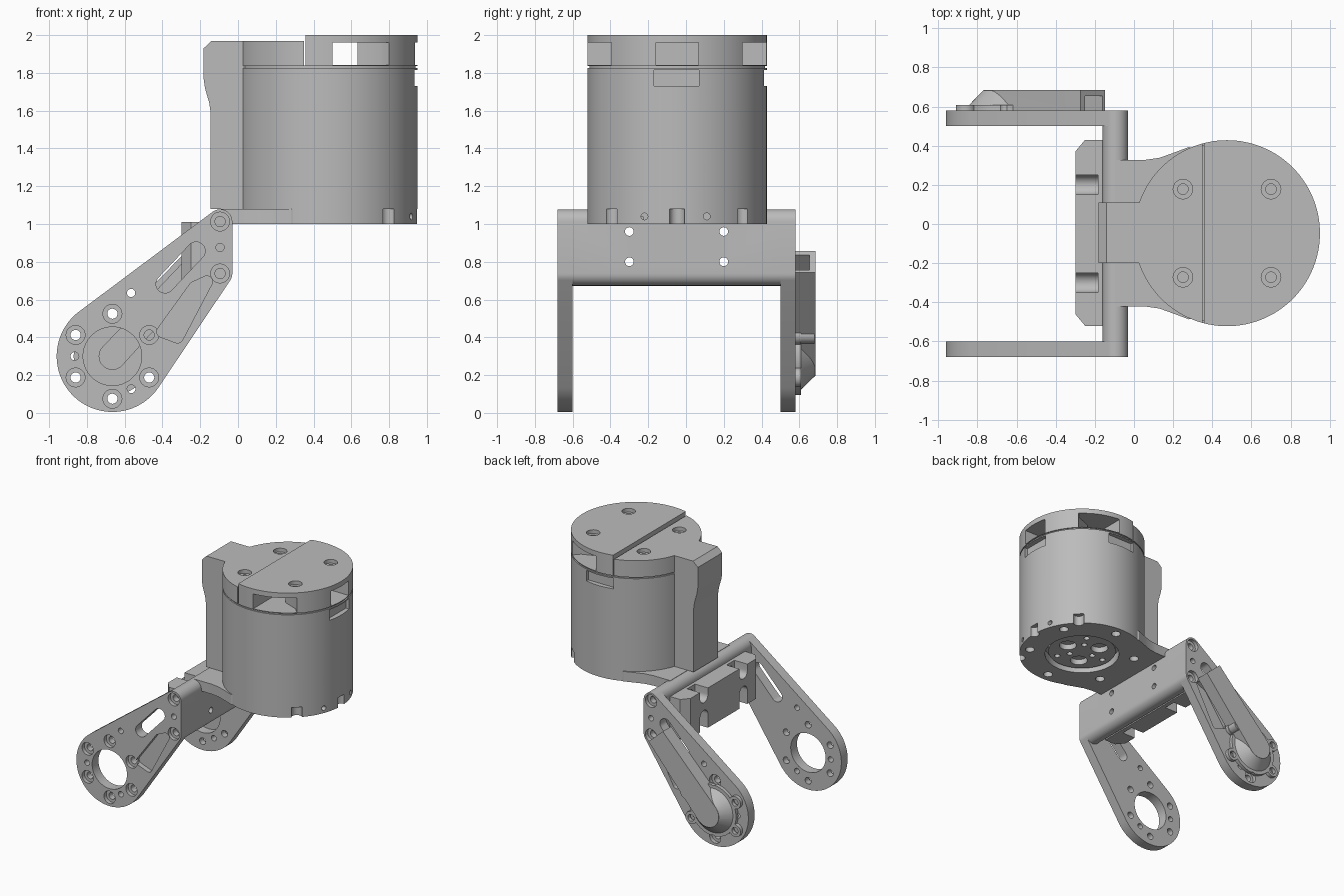
import bpy, bmesh
from math import sin, cos, pi, radians
from mathutils import Vector
from mathutils.geometry import convex_hull_2d

cube = bpy.data.objects.get("Cube")
if cube:
    bpy.data.objects.remove(cube, do_unlink=True)

grey = bpy.data.materials.new("plain grey")
grey.use_nodes = True
colour = (0.5, 0.5, 0.5, 1)
grey.diffuse_color = colour
grey.node_tree.nodes["Principled BSDF"].inputs["Base Color"].default_value = colour


def circle(c, r, n=32):
    return [(c[0] + r * cos(2 * pi * i / n), c[1] + r * sin(2 * pi * i / n)) for i in range(n)]


def hull(*groups):
    pts = [Vector(p) for g in groups for p in g]
    return [tuple(pts[i]) for i in convex_hull_2d(pts)]


def rect(a0, b0, a1, b1):
    return [(a0, b0), (a1, b0), (a1, b1), (a0, b1)]


def polar(c, r, deg):
    return (c[0] + r * cos(radians(deg)), c[1] + r * sin(radians(deg)))


def prism(name, pts, axis, lo, hi, top=None):
    """Extrude a 2D outline along an axis; top may give a second outline."""
    place = {"x": lambda p, d: (d, p[0], p[1]),
             "y": lambda p, d: (p[0], d, p[1]),
             "z": lambda p, d: (p[0], p[1], d)}[axis]
    bm = bmesh.new()
    low = [bm.verts.new(place(p, lo)) for p in pts]
    high = [bm.verts.new(place(p, hi)) for p in top or pts]
    bm.faces.new(low)
    bm.faces.new(high)
    for i in range(len(pts)):
        j = (i + 1) % len(pts)
        bm.faces.new((low[i], low[j], high[j], high[i]))
    bmesh.ops.recalc_face_normals(bm, faces=bm.faces)
    mesh = bpy.data.meshes.new(name)
    bm.to_mesh(mesh)
    bm.free()
    mesh.materials.append(grey)
    ob = bpy.data.objects.new(name, mesh)
    bpy.context.collection.objects.link(ob)
    return ob


def combine(ob, others, operation="DIFFERENCE"):
    """Apply booleans and delete the helper solids."""
    for o in others:
        mod = ob.modifiers.new("bool", "BOOLEAN")
        mod.operation, mod.object, mod.solver = operation, o, "EXACT"
    bpy.context.view_layer.update()
    dg = bpy.context.evaluated_depsgraph_get()
    mesh = bpy.data.meshes.new_from_object(ob.evaluated_get(dg))
    ob.modifiers.clear()
    ob.data = mesh
    mesh.materials.clear()
    mesh.materials.append(grey)
    for o in others:
        bpy.data.objects.remove(o, do_unlink=True)


def cutter(*args):
    ob = prism("cutter", *args)
    ob.hide_render = True
    return ob


M = (0.475, -0.047)      # motor axis in plan
R = 0.475
P = (-0.665, 0.30)       # pivot in side elevation
TOP, LOW = (-0.095, 1.013), (-0.095, 0.738)
BOLTS = [polar(P, 0.225, 30 + 60 * k) for k in range(6)]
PINS = [polar(P, 0.2, a) for a in (180, 300)] + [(-0.566, 0.635), (-0.095, 0.876)]

# Side arms
arm_outline = hull(circle(P, 0.295, 96), circle(TOP, 0.065), circle(LOW, 0.065))
slot = hull(circle((-0.386, 0.683), 0.048), circle((-0.222, 0.857), 0.048))
pocket = hull(*[circle(c, 0.03) for c in ((-0.40, 0.43), (-0.32, 0.40), (-0.165, 0.695), (-0.23, 0.665))])
for name, y0, y1, outer, side in (("front_arm", -0.68, -0.60, -0.68, 1), ("rear_arm", 0.50, 0.58, 0.58, -1)):
    arm = prism(name, arm_outline, "y", y0, y1)
    cuts = [cutter(o, "y", y0 - 0.05, y1 + 0.05) for o in
            [circle(P, 0.155, 64), slot] + [circle(b, 0.027, 20) for b in BOLTS + [TOP, LOW]]
            + [circle(p, 0.022, 20) for p in PINS]]
    cuts.append(cutter(pocket, "y", outer - 0.05 * side, outer + 0.04 * side))
    cuts += [cutter(circle(b, 0.05, 24), "y", outer - 0.05 * side, outer + 0.03 * side)
             for b in BOLTS + [TOP, LOW]]
    combine(arm, cuts)

# Cross bar joining the arms, with the clamp block behind it
bar = prism("cross_bar", hull([(x, z) for x, z in circle(TOP, 0.065)], circle(LOW, 0.065)), "y", -0.602, 0.502)
block = prism("clamp_block", [(-0.15, -0.52), (-0.25, -0.52), (-0.30, -0.46), (-0.30, 0.37),
                              (-0.25, 0.43), (-0.15, 0.43)], "z", 0.69, 1.01)
bolt_spots = [(y, z) for y in (-0.3, 0.2) for z in (0.8, 0.96)]
for ob in (bar, block):
    combine(ob, [cutter(circle(s, 0.023, 20), "x", -0.4, 0.1) for s in bolt_spots])
combine(block, [cutter(hull(circle((y, z), 0.05), circle((y, z + d), 0.05)), "x", -0.35, -0.185)
                for y in (-0.3, 0.2) for z, d in ((0.96, 0.2), (0.8, -0.2))])

# Cable cover on the rear arm
end = [(-0.147, 0.743), (-0.273, 0.857)]
flange = prism("cover_flange", circle(P, 0.205, 64), "y", 0.579, 0.608)
combine(flange, [prism("lobe", circle(BOLTS[k], 0.05, 24), "y", 0.579, 0.608) for k in (0, 2, 3, 5)], "UNION")
combine(flange, [cutter(circle(b, 0.027, 20), "y", 0.5, 0.7) for b in BOLTS[1:]])
cover = prism("cable_cover", hull(circle(P, 0.105, 48), end), "y", 0.579, 0.685)
dome = prism("cover_end", circle(P, 0.185, 48), "y", 0.60, 0.684, circle(P, 0.104, 48))
combine(cover, [dome], "UNION")
mouth = [(-0.12, 0.80), (-0.21, 0.88)]
for ob in (cover, flange):
    combine(ob, [cutter(hull(circle(P, 0.07), mouth), "y", 0.5, 0.655)])
boss = prism("cover_boss", circle(BOLTS[0], 0.045, 24), "y", 0.60, 0.68)

# Mounting plate between motor and bracket
half = [(-0.09, 0.375), (0.06, 0.375), (0.13, 0.385), (0.2, 0.41), (0.28, 0.44), (0.475, 0.40)]
plate = prism("mounting_plate", [(x, M[1] + y) for x, y in half] + [(x, M[1] - y) for x, y in reversed(half)],
              "z", 1.0, 1.08)

# Motor can with rim notches, underside recess and side windows
can = prism("motor_can", circle(M, R, 128), "z", 1.0, 1.825)
cuts = [cutter(circle(polar(M, R, a), 0.04, 24), "z", 0.9, 1.08) for a in (-47, 0, 47)]
cuts += [cutter(circle((y, 1.04), 0.018, 16), "x", 0.85, 1.1) for y in (-0.22, 0.11)]
cuts += [cutter(circle(polar(M, 0.40, 30 + 60 * k), 0.035, 20), "z", 0.9, 1.04) for k in range(6)]
cuts += [cutter(rect(-0.17, 1.73, 0.07, 1.815), "x", 0.91, 1.1),
         cutter(rect(M[0] - 0.12, 1.73, M[0] + 0.12, 1.815), "y", 0.39, 0.6)]
bore = circle(M, 0.28, 64)
combine(can, cuts + [cutter(bore, "z", 0.9, 1.07)])
combine(plate, [cutter(bore, "z", 0.9, 1.2)]
        + [cutter(circle(polar(M, 0.40, 30 + 60 * k), 0.035, 20), "z", 0.9, 1.04) for k in range(6)])
rotor = prism("output_hub", circle(M, 0.255, 64), "z", 1.025, 1.1)
combine(rotor, [cutter(circle(polar(M, 0.14, 120 * k), 0.065, 24), "z", 0.9, 1.08) for k in range(3)]
        + [cutter(circle(polar(M, r, 60 + 120 * k), 0.022, 16), "z", 0.9, 1.06)
           for k in range(3) for r in (0.1, 0.2)])
prism("seam_ring", circle(M, 0.465, 128), "z", 1.82, 1.84)

# Split lid: lower half on the bracket side, raised vented half opposite
screws = [(M[0] + sx * 0.225, M[1] + sy * 0.225) for sx in (-1, 1) for sy in (-1, 1)]
vents = [rect(0.5, -0.7, 0.632, 0.6), rect(0.63, -0.16, 1.1, 0.065)]
for s in (1, -1):
    vents.append([(M[0] + x, M[1] + s * y) for x, y in ((0.15, 0.25), (0.15, 0.6), (0.56, 0.6), (0.28, 0.3))])
for name, height, x0, x1 in (("lower_lid", 1.97, 0.35, 1.2), ("raised_lid", 2.0, -0.2, 0.358)):
    lid = prism(name, circle(M, R, 128), "z", 1.836, height)
    cuts = [cutter(rect(x0, -0.8, x1, 0.8), "z", 1.7, 2.2)]
    cuts += [cutter(circle(s, 0.05, 24), "z", height - 0.03, 2.2) for s in screws]
    cuts += [cutter(circle(s, 0.027, 20), "z", height - 0.08, 2.2) for s in screws]
    if name == "raised_lid":
        cuts += [cutter(v, "z", 1.841, 1.96) for v in vents]
    combine(lid, cuts)

# Upright cable housing beside the can
prism("cable_housing", [(0.04, 1.08), (-0.145, 1.08), (-0.145, 1.59), (-0.152, 1.64), (-0.175, 1.72),
                        (-0.182, 1.77), (-0.182, 1.93), (-0.14, 1.97), (0.04, 1.97)], "y", -0.2, 0.11)

# Smooth curved walls, keep edges sharp
bpy.ops.object.select_all(action="DESELECT")
for ob in bpy.context.collection.objects:
    if ob.type == "MESH" and grey.name in ob.data.materials:
        ob.select_set(True)
        bpy.context.view_layer.objects.active = ob
bpy.ops.object.shade_smooth_by_angle(angle=radians(30))
